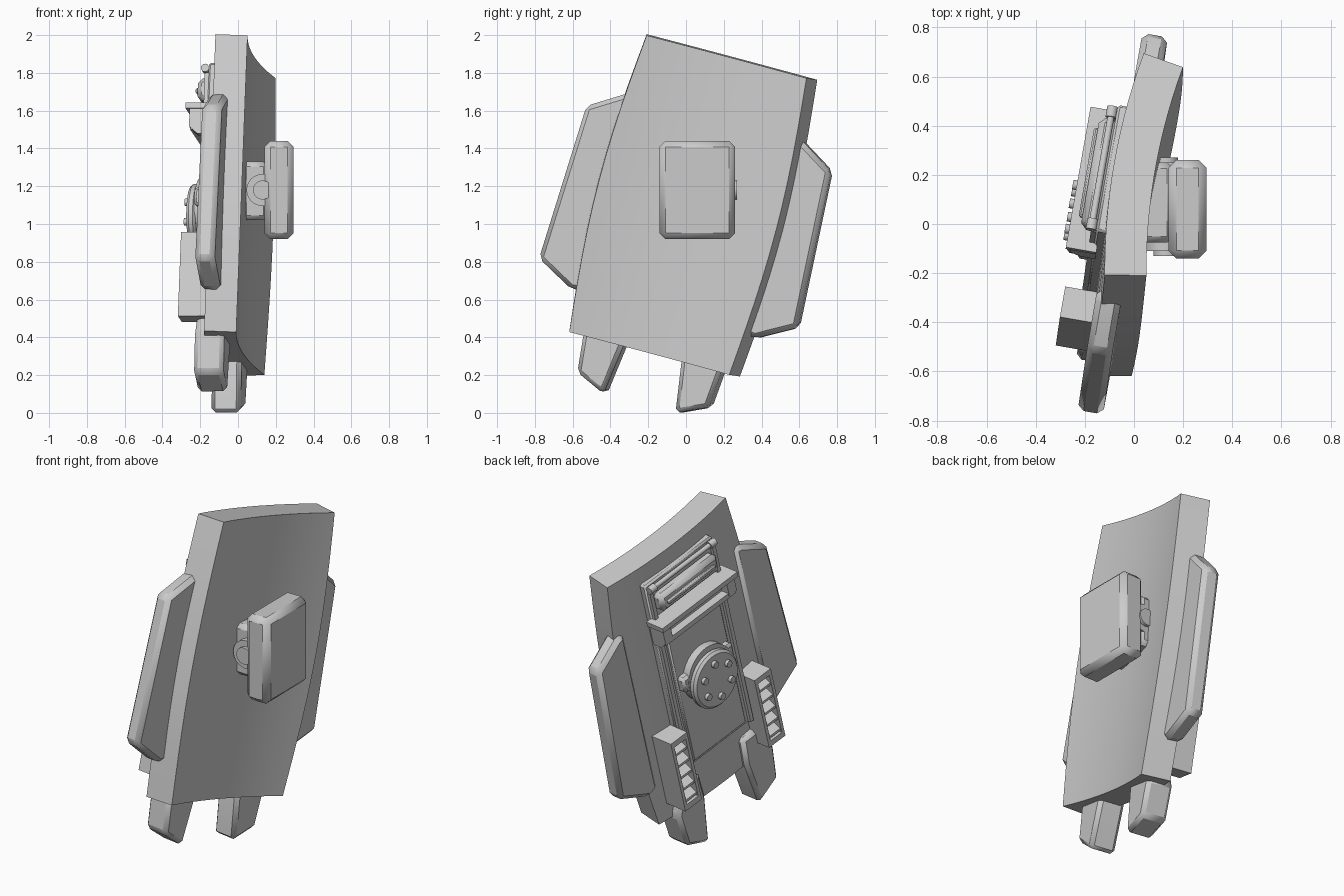
import bpy, bmesh, math
from mathutils import Matrix, Vector

cube = bpy.data.objects.get("Cube")
if cube:
    bpy.data.objects.remove(cube)

grey = bpy.data.materials.new("light_grey")
grey.use_nodes = True
grey.diffuse_color = (0.6, 0.6, 0.6, 1)
grey.node_tree.nodes["Principled BSDF"].inputs["Base Color"].default_value = (0.6, 0.6, 0.6, 1)

# Shield frame: local x = thickness, y = width, z = height
up = Vector((0.037, 0.252, 0.967)).normalized()
across = Vector((0.168, 0.955, -0.247))
across = (across - up * across.dot(up)).normalized()
normal = across.cross(up)
SHIELD = Matrix((normal, across, up)).transposed().to_4x4()
SHIELD.translation = (0.095, 0.01, 1.10)
WORLD = Matrix.Identity(4)


def finish(name, bm, frame, bevel=0, segments=1):
    bmesh.ops.recalc_face_normals(bm, faces=bm.faces)
    mesh = bpy.data.meshes.new(name)
    bm.to_mesh(mesh)
    bm.free()
    mesh.materials.append(grey)
    mesh.shade_smooth()
    mesh.set_sharp_from_angle(angle=math.radians(28))
    ob = bpy.data.objects.new(name, mesh)
    bpy.context.collection.objects.link(ob)
    ob.matrix_world = frame
    if bevel:
        mod = ob.modifiers.new("Bevel", 'BEVEL')
        mod.width, mod.segments, mod.limit_method = bevel, segments, 'ANGLE'
    return ob


def loft(name, rings, frame, bevel=0):
    bm = bmesh.new()
    loops = [[bm.verts.new(p) for p in ring] for ring in rings]
    n = len(loops[0])
    for a, b in zip(loops, loops[1:]):
        for i in range(n):
            bm.faces.new((a[i], a[(i + 1) % n], b[(i + 1) % n], b[i]))
    bm.faces.new(loops[0])
    bm.faces.new(loops[-1])
    return finish(name, bm, frame, bevel)


def prism(name, outline, x0, x1, frame=SHIELD, bevel=0):
    return loft(name, [[(x, y, z) for y, z in outline] for x in (x0, x1)], frame, bevel)


def box(name, x, y, z, frame=SHIELD, bevel=0):
    outline = [(y[0], z[0]), (y[1], z[0]), (y[1], z[1]), (y[0], z[1])]
    return prism(name, outline, x[0], x[1], frame, bevel)


def cylinder(name, centre, radius, length, axis='X', frame=SHIELD, bevel=0, sides=32):
    bm = bmesh.new()
    turn = Matrix.Rotation(math.pi / 2, 4, 'Y' if axis == 'X' else 'X')
    bmesh.ops.create_cone(bm, cap_ends=True, segments=sides, radius1=radius, radius2=radius,
                          depth=length, matrix=Matrix.Translation(centre) @ turn)
    return finish(name, bm, frame, bevel)


# Curved main plate, slightly wider in the middle
R_IN, R_OUT, STEPS, ROWS = 2.56, 2.73, 14, 12
centre_x = R_IN * math.cos(math.radians(10))
rings = []
for j in range(ROWS + 1):
    t = j / ROWS
    half = math.radians(10) + 0.05 * math.sin(math.pi * t) / R_IN
    angles = [half * (2 * i / STEPS - 1) for i in range(STEPS + 1)]
    path = [(R_IN, a) for a in angles] + [(R_OUT, a) for a in reversed(angles)]
    rings.append([(centre_x - r * math.cos(a), r * math.sin(a), 1.624 * (t - 0.5)) for r, a in path])
loft("shield_plate", rings, SHIELD)

# Mirrored side parts
fin = [(0.44, 0.49), (0.5, 0.475), (0.68, 0.365), (0.72, -0.48), (0.51, -0.595), (0.44, -0.58)]
claw = [(0.17, -0.63), (0.16, -0.8), (0.2, -1.085), (0.365, -1.01), (0.385, -0.8), (0.3, -0.63)]
for s, side in ((1, "rear"), (-1, "front")):
    def flip(pts):
        return [(s * y, z) for y, z in pts]
    prism(side + "_fin", flip(fin), -0.19, -0.085, bevel=0.025)
    prism(side + "_claw", flip(claw), -0.236, -0.078, bevel=0.022)

    # Louvred vent: open frame with slanted slats
    lo, hi = sorted((s * 0.27, s * 0.40))
    box(side + "_vent_back", (-0.235, -0.17), (lo, hi), (-0.71, -0.25))
    for k, y in enumerate((lo, hi - 0.02)):
        box(f"{side}_vent_wall_{k}", (-0.325, -0.23), (y, y + 0.02), (-0.71, -0.25))
    for k, z in enumerate((-0.71, -0.285)):
        box(f"{side}_vent_cap_{k}", (-0.325, -0.23), (lo, hi), (z, z + 0.035))
    for k in range(5):
        z = -0.665 + 0.078 * k
        profile = [(-0.318, z), (-0.235, z + 0.055), (-0.235, z + 0.068), (-0.318, z + 0.014)]
        loft(f"{side}_vent_slat_{k}", [[(x, y, h) for x, h in profile] for y in (lo + 0.015, hi - 0.015)], SHIELD)

# Equipment panel on the outer face
box("panel_base", (-0.235, -0.17), (-0.27, 0.27), (-0.55, 0.71), bevel=0.01)
box("panel_plate", (-0.255, -0.22), (-0.21, 0.21), (-0.52, 0.36), bevel=0.008)
for s in (-1, 1):
    y = s * 0.25
    box("panel_rail", (-0.255, -0.22), (y - 0.012, y + 0.012), (-0.54, 0.66))
box("upper_case", (-0.3, -0.22), (-0.23, 0.23), (0.52, 0.64), bevel=0.025)
box("upper_case_ridge", (-0.315, -0.28), (-0.19, 0.19), (0.565, 0.595), bevel=0.008)

# Top rod with end collars
cylinder("top_rod", (-0.255, 0, 0.685), 0.014, 0.5, 'Y', sides=16)
for y in (-0.24, 0.24):
    cylinder("rod_collar", (-0.255, y, 0.685), 0.022, 0.045, 'Y', sides=16)

# Bracket with shelf and open slot
box("bracket_shelf", (-0.345, -0.22), (-0.3, 0.3), (0.455, 0.485))
box("bracket_sill", (-0.32, -0.22), (-0.28, 0.28), (0.345, 0.375))
for y in (-0.255, 0.255):
    profile = [(-0.325, 0.46), (-0.325, 0.36), (-0.28, 0.32), (-0.22, 0.32), (-0.22, 0.46)]
    loft("bracket_end", [[(x, y + d, z) for x, z in profile] for d in (-0.03, 0.03)], SHIELD)
box("bracket_back", (-0.27, -0.22), (-0.25, 0.25), (0.35, 0.47))

# Round hub with clamp ears and a ring of bolts
box("hub_clamp", (-0.3, -0.24), (-0.2, 0.2), (-0.05, 0.05), bevel=0.015)
cylinder("hub_backing", (-0.272, 0, -0.03), 0.17, 0.06)
cylinder("hub_disc", (-0.32, 0, -0.06), 0.172, 0.05, bevel=0.014)
for k in range(6):
    a = math.radians(60 * k + 30)
    cylinder(f"hub_bolt_{k}", (-0.35, 0.108 * math.cos(a), -0.06 + 0.108 * math.sin(a)), 0.02, 0.03, sides=16)

# Grip mount on the inner face
box("mount_base", (0.02, 0.16), (-0.075, 0.25), (1.02, 1.33), WORLD, 0.025)
cylinder("mount_hinge", (0.13, 0.07, 1.18), 0.085, 0.36, 'Y', WORLD)
cylinder("mount_pin", (0.13, 0.07, 1.18), 0.05, 0.4, 'Y', WORLD)
box("mount_block", (0.14, 0.295), (-0.14, 0.26), (0.92, 1.44), WORLD, 0.032)
